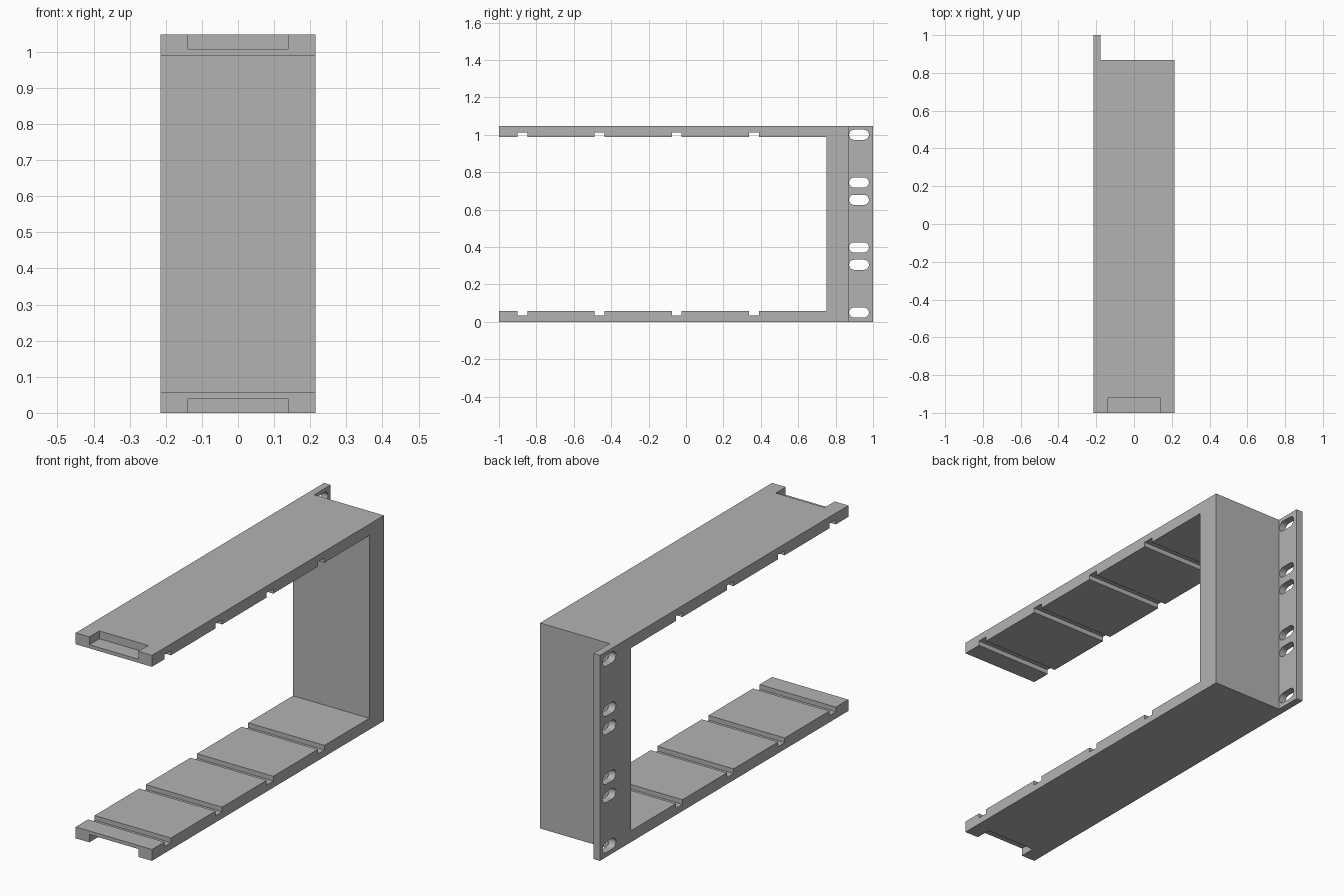
import bpy, bmesh, math

if "Cube" in bpy.data.objects:
    bpy.data.objects.remove(bpy.data.objects["Cube"])

# Overall sizes
HALF_W, HEIGHT, ARM = 0.215, 1.047, 0.058
WALL_IN, WALL_OUT = 0.75, 0.868
GROOVE_W, GROOVE_D = 0.053, 0.024
GROOVES = [-0.90 + 0.412 * i for i in range(4)]

grey = bpy.data.materials.new("plain grey")
grey.use_nodes = True
colour = (0.45, 0.45, 0.45, 1)
grey.diffuse_color = colour
grey.node_tree.nodes["Principled BSDF"].inputs["Base Color"].default_value = colour


def extrude_x(name, profile, x0, x1):
    """Solid from a (y, z) outline swept along x."""
    bm = bmesh.new()
    face = bm.faces.new([bm.verts.new((x0, y, z)) for y, z in profile])
    swept = bmesh.ops.extrude_face_region(bm, geom=[face])["geom"]
    moved = [v for v in swept if isinstance(v, bmesh.types.BMVert)]
    bmesh.ops.translate(bm, verts=moved, vec=(x1 - x0, 0, 0))
    bmesh.ops.recalc_face_normals(bm, faces=bm.faces)
    mesh = bpy.data.meshes.new(name)
    bm.to_mesh(mesh)
    bm.free()
    mesh.materials.append(grey)
    obj = bpy.data.objects.new(name, mesh)
    bpy.context.collection.objects.link(obj)
    return obj


def rect(y0, y1, z0, z1):
    return [(y0, z0), (y1, z0), (y1, z1), (y0, z1)]


def slot(yc, zc, half_len, r, steps=10):
    """Rounded slot outline, long along y."""
    pts = []
    for side in (1, -1):
        for i in range(steps + 1):
            a = math.pi * (i / steps - 0.5)
            pts.append((yc + side * (half_len - r + r * math.cos(a)),
                        zc + side * r * math.sin(a)))
    return pts


def cut(target, cutter):
    cutter.hide_render = True
    mod = target.modifiers.new("cut", "BOOLEAN")
    mod.operation, mod.solver, mod.object = "DIFFERENCE", "EXACT", cutter
    bpy.context.view_layer.objects.active = target
    bpy.ops.object.modifier_apply(modifier=mod.name)
    bpy.data.objects.remove(cutter)


# C-shaped bracket: inner edge with grooves, mirrored for the upper arm
inner = [(-1, ARM)]
for y in GROOVES:
    inner += [(y, ARM), (y, ARM - GROOVE_D),
              (y + GROOVE_W, ARM - GROOVE_D), (y + GROOVE_W, ARM)]
inner.append((WALL_IN, ARM))
upper = [(y, HEIGHT - z) for y, z in reversed(inner)]
outline = [(-1, 0)] + inner + upper + [(-1, HEIGHT), (WALL_OUT, HEIGHT), (WALL_OUT, 0)]
bracket = extrude_x("bracket_body", outline, -HALF_W, HALF_W)

# Shallow recesses in the outer faces at the arm tips
for z0, z1 in ((-0.1, 0.04), (HEIGHT - 0.04, HEIGHT + 0.1)):
    cut(bracket, extrude_x("tip_cutter", rect(-1.1, -0.92, z0, z1), -0.138, 0.138))

# Mounting flange with six slots
flange = extrude_x("mounting_flange", rect(WALL_OUT, 1, 0, HEIGHT), -HALF_W, -0.178)
for z in (0.05, 0.305, 0.398, 0.652, 0.745, 1.0):
    cut(flange, extrude_x("slot_cutter", slot(0.925, z, 0.053, 0.027), -0.3, -0.1))

# Crisp edges with smooth slot ends
for obj in (bracket, flange):
    bpy.ops.object.select_all(action="DESELECT")
    obj.select_set(True)
    bpy.context.view_layer.objects.active = obj
    bpy.ops.object.shade_smooth_by_angle(angle=math.radians(30))
